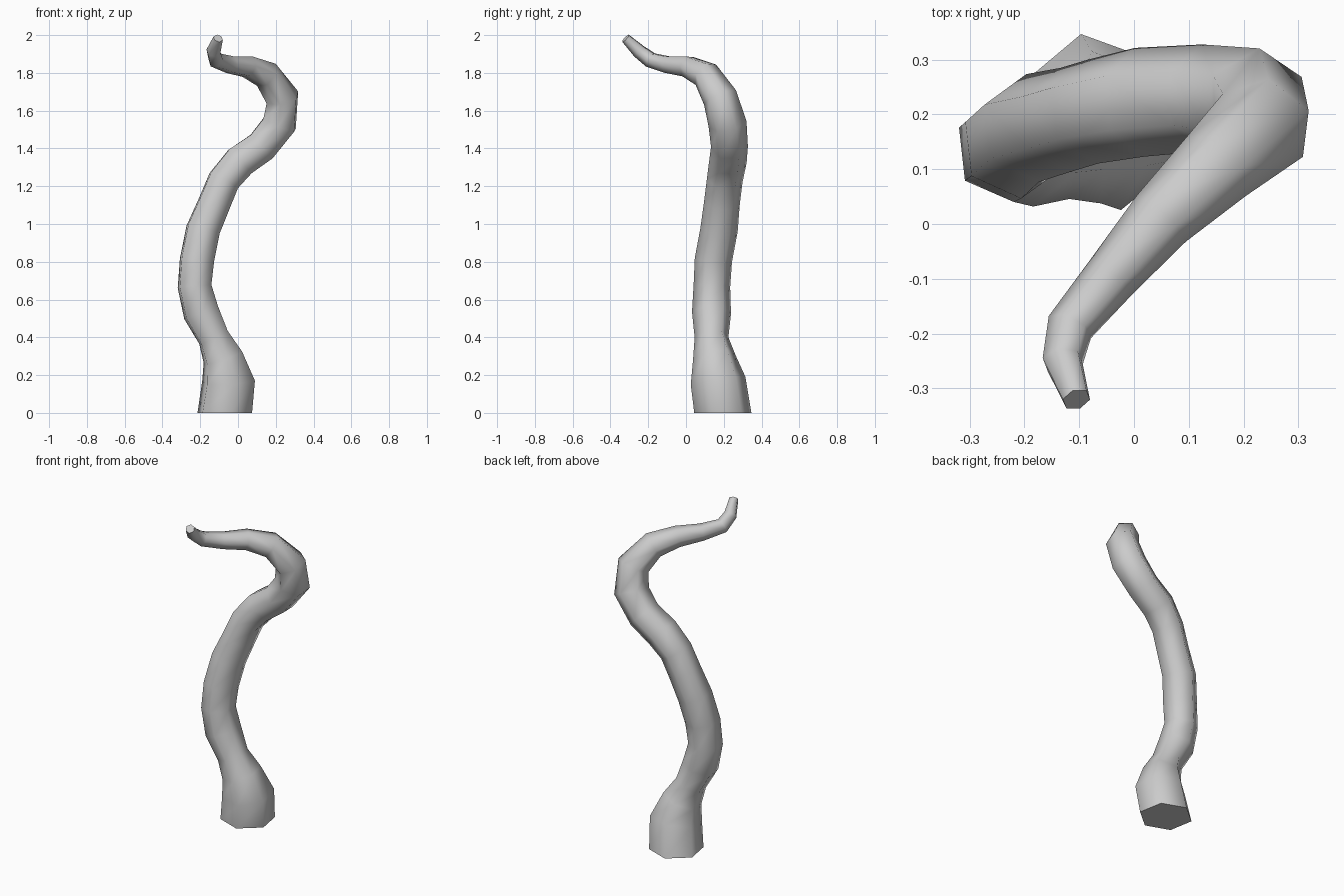
import bpy, bmesh, math
from mathutils import Vector

if "Cube" in bpy.data.objects:
    bpy.data.objects.remove(bpy.data.objects["Cube"])

SIDES = 6
# centre line of the tentacle: x, y, z, half width
PATH = [
    (-.07, .195, 0, .145), (-.05, .17, .17, .14), (-.08, .15, .295, .108),
    (-.13, .135, .40, .085), (-.195, .135, .53, .098), (-.23, .137, .67, .092),
    (-.217, .145, .81, .094), (-.185, .175, .97, .094), (-.125, .19, 1.11, .09),
    (-.075, .205, 1.23, .09), (.01, .222, 1.33, .094), (.125, .23, 1.41, .092),
    (.22, .22, 1.53, .096), (.235, .18, 1.67, .088), (.15, .105, 1.79, .072),
    (.05, .01, 1.833, .058), (-.04, -.095, 1.843, .047),
    (-.117, -.188, 1.868, .041), (-.13, -.25, 1.915, .036),
    (-.105, -.32, 1.983, .025),
]
pts = [Vector(p[:3]) for p in PATH]
n = len(pts)


def tangent(i):
    """Direction of the path at a point; the base ring lies flat on the ground."""
    if i == 0:
        return Vector((0, 0, 1))
    a = (pts[i] - pts[i - 1]).normalized()
    b = (pts[min(i + 1, n - 1)] - pts[min(i, n - 2)]).normalized()
    return (a + b).normalized()


# six-sided rings carried along the path without twisting
bm = bmesh.new()
start = math.radians(40)
side = Vector((math.cos(start), math.sin(start), 0))
prev = tangent(0)
rings = []
for i in range(n):
    t = tangent(i)
    side = prev.rotation_difference(t) @ side
    side = (side - t * side.dot(t)).normalized()
    up = t.cross(side)
    prev = t
    r = PATH[i][3] * 1.06
    rings.append([bm.verts.new(pts[i] + r * (math.cos(a) * side + math.sin(a) * up))
                  for a in (k * math.tau / SIDES for k in range(SIDES))])

for lo, hi in zip(rings, rings[1:]):
    for k in range(SIDES):
        j = (k + 1) % SIDES
        bm.faces.new((lo[k], lo[j], hi[j], hi[k]))

# flat base and blunt tip
caps = [bm.faces.new(rings[0][::-1]), bm.faces.new(rings[-1])]
for f in bm.faces:
    f.smooth = f not in caps
for cap in caps:
    for e in cap.edges:
        e.smooth = False

mesh = bpy.data.meshes.new("tentacle")
bm.to_mesh(mesh)
bm.free()
obj = bpy.data.objects.new("tentacle", mesh)
bpy.context.collection.objects.link(obj)
